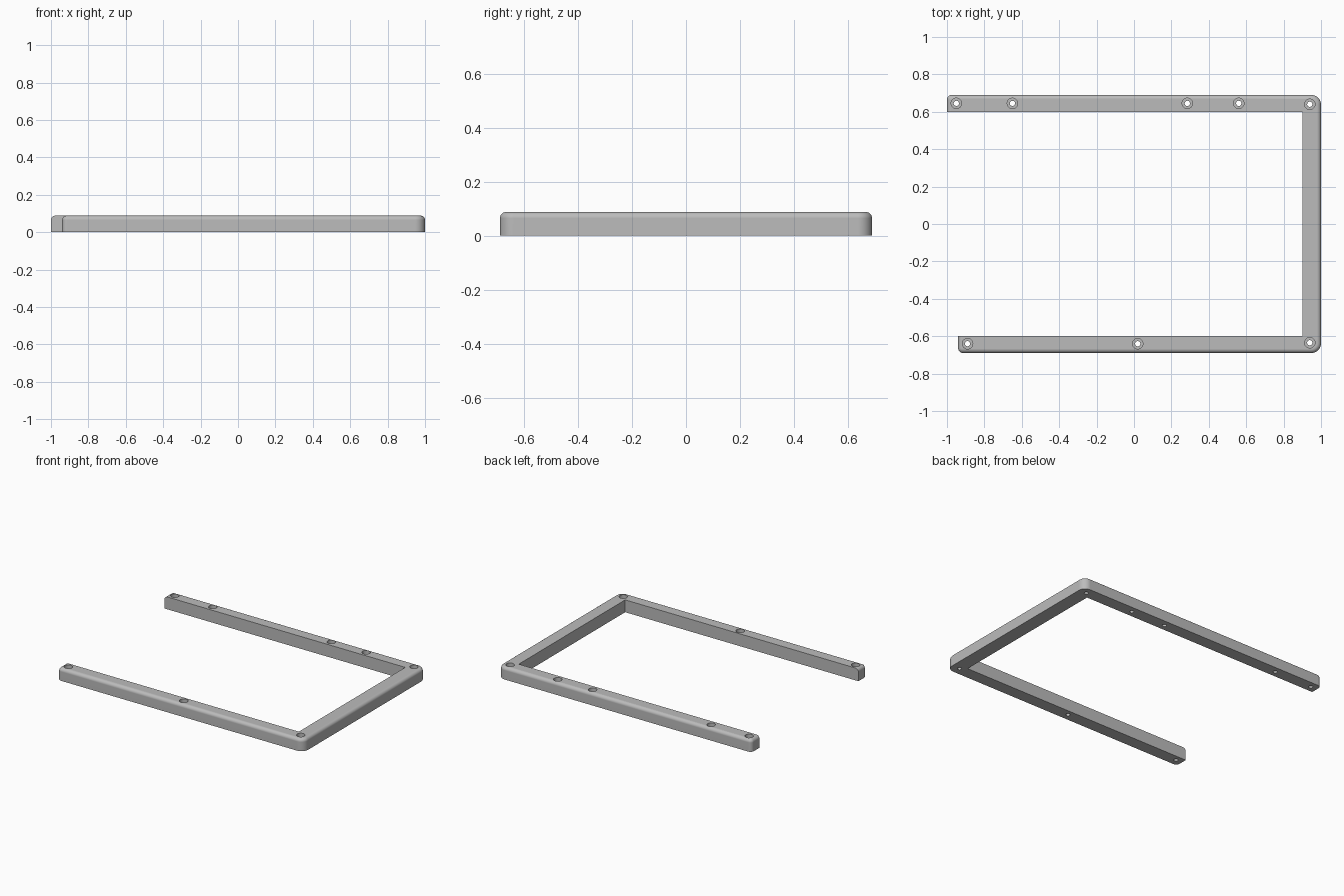
import bpy, bmesh, math
from mathutils import Vector

HEIGHT = 0.088
FILLET = 0.023

default = bpy.data.objects.get("Cube")
if default:
    bpy.data.objects.remove(default, do_unlink=True)

grey = bpy.data.materials.new("plain grey")
grey.use_nodes = True
colour = (0.5, 0.5, 0.5, 1)
grey.diffuse_color = colour
grey.node_tree.nodes["Principled BSDF"].inputs["Base Color"].default_value = colour


def make_object(name, bm):
    bmesh.ops.recalc_face_normals(bm, faces=bm.faces)
    mesh = bpy.data.meshes.new(name)
    bm.to_mesh(mesh)
    bm.free()
    mesh.materials.append(grey)
    obj = bpy.data.objects.new(name, mesh)
    bpy.context.collection.objects.link(obj)
    return obj


def arc(cx, cy, radius, start, steps=8):
    """Quarter turn, counter-clockwise from the start angle in degrees."""
    angles = [math.radians(start + 90 * i / steps) for i in range(steps + 1)]
    return [(cx + radius * math.cos(a), cy + radius * math.sin(a)) for a in angles]


# U-shaped frame outline: outer run first, then the sharp inner corners
R, E = 0.052, 0.026
outer = [(-0.94, -0.6)]
outer += arc(-0.94 + E, -0.69 + E, E, 180)
outer += arc(1 - R, -0.69 + R, R, 270)
outer += arc(1 - R, 0.69 - R, R, 0)
outer += arc(-1 + E, 0.69 - E, E, 90)
outer += [(-1, 0.6)]
inner = [(0.9, 0.6), (0.9, -0.6)]

bm = bmesh.new()
base = bm.faces.new([bm.verts.new((x, y, 0)) for x, y in outer + inner])
top = bmesh.ops.extrude_face_region(bm, geom=[base])["geom"]
bmesh.ops.translate(bm, vec=(0, 0, HEIGHT),
                    verts=[g for g in top if isinstance(g, bmesh.types.BMVert)])
bmesh.ops.recalc_face_normals(bm, faces=bm.faces)


# Round the top edge along the outside run only
def on_outside(vert):
    return any((vert.co.xy - Vector(p)).length < 1e-4 for p in outer)


rim = [e for e in bm.edges
       if all(v.co.z > HEIGHT / 2 and on_outside(v) for v in e.verts)]
bmesh.ops.bevel(bm, geom=rim, offset=FILLET, segments=6, profile=0.5, affect='EDGES')
bmesh.ops.remove_doubles(bm, verts=bm.verts, dist=1e-5)
frame = make_object("frame", bm)

# Stepped screw holes: wide recess above, narrow shaft through the bottom
holes = [(-0.95, 0.645), (-0.65, 0.645), (0.285, 0.645), (0.56, 0.645),
         (0.94, 0.64), (-0.89, -0.64), (0.02, -0.64), (0.94, -0.635)]
steps = [(0.014, -0.05), (0.014, 0.045), (0.028, 0.045), (0.028, 0.15)]
SIDES = 32
bm = bmesh.new()
for hx, hy in holes:
    rings = []
    for radius, z in steps:
        rings.append([bm.verts.new((hx + radius * math.cos(2 * math.pi * i / SIDES),
                                    hy + radius * math.sin(2 * math.pi * i / SIDES), z))
                      for i in range(SIDES)])
    for low, high in zip(rings, rings[1:]):
        for i in range(SIDES):
            j = (i + 1) % SIDES
            bm.faces.new((low[i], low[j], high[j], high[i]))
    bm.faces.new(rings[0][::-1])
    bm.faces.new(rings[-1])
cutter = make_object("hole_cutter", bm)
cutter.hide_render = True

cut = frame.modifiers.new("screw holes", 'BOOLEAN')
cut.operation = 'DIFFERENCE'
cut.solver = 'EXACT'
cut.object = cutter

bpy.ops.object.select_all(action='DESELECT')
frame.select_set(True)
bpy.context.view_layer.objects.active = frame
bpy.ops.object.modifier_apply(modifier=cut.name)
bpy.data.objects.remove(cutter, do_unlink=True)

# Smooth fillets, flat faces and crisp hole rims
bpy.ops.object.shade_smooth_by_angle(angle=math.radians(30))
weighted = frame.modifiers.new("flat faces", 'WEIGHTED_NORMAL')
weighted.keep_sharp = True
